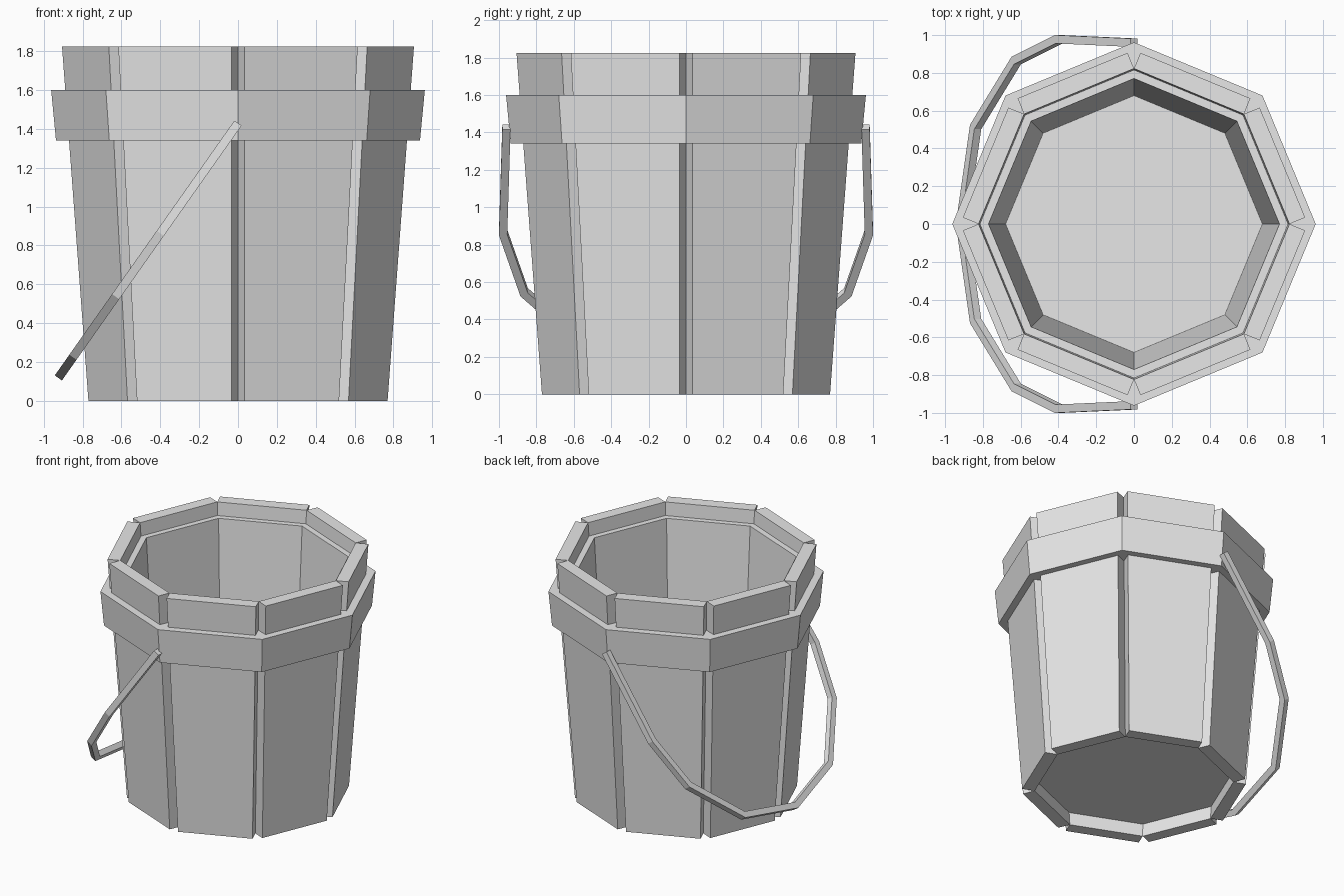
import bpy
import bmesh
from math import cos, sin, pi
from mathutils import Vector

cube = bpy.data.objects.get("Cube")
if cube:
    bpy.data.objects.remove(cube, do_unlink=True)

SIDES = 8
HEIGHT = 1.825
BASE_R, TOP_R = 0.687, 0.823   # inner corner radius of the staves
STAVE_T = 0.09

grey = bpy.data.materials.new("light_grey")
grey.use_nodes = True
grey.diffuse_color = (0.8, 0.8, 0.8, 1)
grey.node_tree.nodes["Principled BSDF"].inputs["Base Color"].default_value = (0.8, 0.8, 0.8, 1)


def finish(name, bm):
    bmesh.ops.recalc_face_normals(bm, faces=bm.faces)
    mesh = bpy.data.meshes.new(name)
    bm.to_mesh(mesh)
    bm.free()
    mesh.materials.append(grey)
    obj = bpy.data.objects.new(name, mesh)
    bpy.context.collection.objects.link(obj)
    return obj


def radius_at(z):
    return BASE_R + (TOP_R - BASE_R) * z / HEIGHT


def corner(i, r, z):
    a = 2 * pi * i / SIDES
    return Vector((r * cos(a), r * sin(a), z))


def skin(bm, loops, closed):
    """Bridge successive loops of points; close into a ring or cap both ends."""
    rows = [[bm.verts.new(p) for p in loop] for loop in loops]
    n = len(rows[0])
    pairs = list(zip(rows, rows[1:]))
    if closed:
        pairs.append((rows[-1], rows[0]))
    else:
        bm.faces.new(rows[0])
        bm.faces.new(rows[-1])
    for a, b in pairs:
        for i in range(n):
            j = (i + 1) % n
            bm.faces.new((a[i], a[j], b[j], b[i]))


def octagon_part(name, profile, closed):
    bm = bmesh.new()
    skin(bm, [[corner(i, r, z) for i in range(SIDES)] for r, z in profile], closed)
    return finish(name, bm)


# Inner vessel: recessed base, outer wall, ledge, inner wall and floor
low, high = 0.1, 1.725
octagon_part("inner_vessel", [(radius_at(low), low), (radius_at(high), high),
                              (0.77, high), (0.68, 0.2)], False)

# Outer staves, square-ended so V grooves open at the corners
for i in range(SIDES):
    a = 2 * pi * (i + 0.5) / SIDES
    out = Vector((cos(a), sin(a), 0)) * STAVE_T
    loops = []
    for r, z in ((BASE_R, 0), (TOP_R, HEIGHT)):
        p, q = corner(i, r, z), corner(i + 1, r, z)
        loops.append([p, q, q + out, p + out])
    bm = bmesh.new()
    skin(bm, loops, False)
    finish(f"stave_{i + 1}", bm)

# Hoop around the staves
octagon_part("hoop", [(radius_at(1.34), 1.34), (0.937, 1.34),
                      (0.962, 1.6), (radius_at(1.6), 1.6)], True)

# Bail handle: a flat bar in a tilted plane hanging towards -x
half = [(0, 0.982), (0.4, 1.0), (0.63, 0.885), (0.85, 0.525)]
path = half + [(0.925, 0)] + [(x, -y) for x, y in reversed(half)]
pivot = Vector((0, 0, 1.43))
hang = Vector((-0.925, 0, -1.312)).normalized()
side = hang.cross(Vector((0, 1, 0))) * 0.0225
pts = [pivot + hang * (x / -hang.x) + Vector((0, y, 0)) for x, y in path]
BAR = 0.044
loops = []
for k, p in enumerate(pts):
    before = (p - pts[k - 1]).normalized() if k else None
    after = (pts[k + 1] - p).normalized() if k + 1 < len(pts) else None
    before, after = before or after, after or before
    normal = side.normalized()
    n1, n2 = before.cross(normal), after.cross(normal)
    mitre = (n1 + n2).normalized()
    inward = mitre * (BAR / mitre.dot(n1))
    centre = pivot + hang * 0.8
    if inward.dot(centre - p) < 0:
        inward = -inward
    loops.append([p + side, p - side, p - side + inward, p + side + inward])
bm = bmesh.new()
skin(bm, loops, False)
finish("handle", bm)
